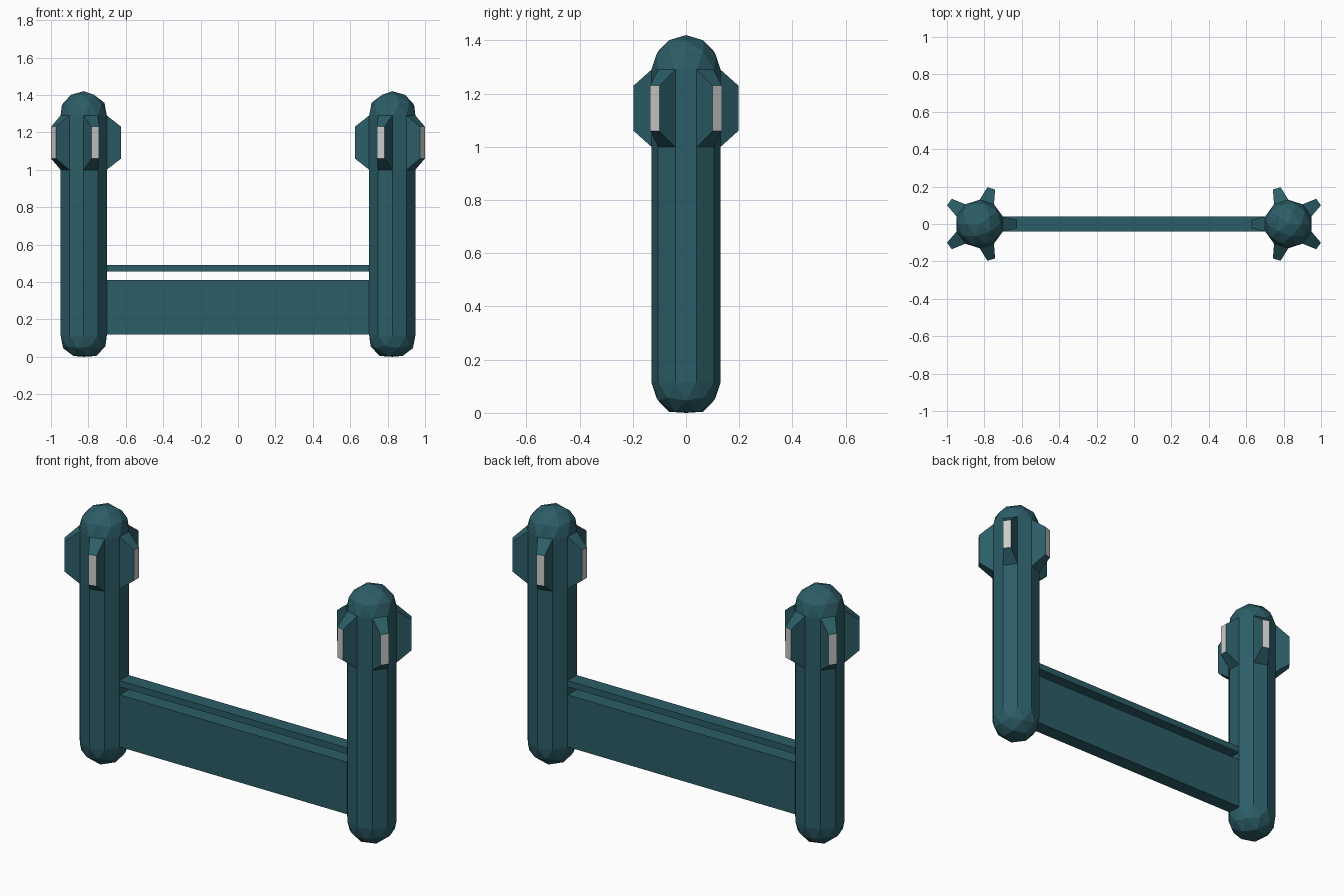
import bpy, bmesh
from math import radians, cos, pi
from mathutils import Matrix, Vector

if "Cube" in bpy.data.objects:
    bpy.data.objects.remove(bpy.data.objects["Cube"])

R = 0.13                     # post radius
POST_X = 0.825
Z_LOW, Z_HIGH = 0.115, 1.29  # where the straight shaft starts and ends
FLAT = R * cos(pi / 10)      # distance to a flat of the ten-sided shaft


def material(name, rgb):
    m = bpy.data.materials.new(name)
    m.diffuse_color = (*rgb, 1)
    m.use_nodes = True
    m.node_tree.nodes["Principled BSDF"].inputs["Base Color"].default_value = m.diffuse_color
    return m


teal = material("dark_teal", (0.025, 0.11, 0.135))
pale = material("pale_grey", (0.7, 0.68, 0.68))


def finish(bm, name, mats):
    bmesh.ops.recalc_face_normals(bm, faces=bm.faces)
    me = bpy.data.meshes.new(name)
    bm.to_mesh(me)
    bm.free()
    for m in mats:
        me.materials.append(m)
    ob = bpy.data.objects.new(name, me)
    bpy.context.collection.objects.link(ob)
    return ob


def post(name, side):
    # Faceted sphere cut at its ten-sided equator and stretched into a capsule
    bm = bmesh.new()
    bmesh.ops.create_icosphere(bm, subdivisions=2, radius=R)
    upper = [f for f in bm.faces if f.calc_center_median().z > 0]
    bmesh.ops.split(bm, geom=upper)
    top = {v for f in bm.faces if f.calc_center_median().z > 0 for v in f.verts}
    for v in bm.verts:
        v.co.z = v.co.z + Z_HIGH if v in top else max(0, v.co.z + Z_LOW)
    bmesh.ops.bridge_loops(bm, edges=[e for e in bm.edges if e.is_boundary])
    bmesh.ops.transform(bm, verts=bm.verts, matrix=Matrix.Translation(
        (side * POST_X, 0, 0)) @ Matrix.Diagonal((side, 1, 1, 1)))
    finish(bm, name, [teal])


def lamp_knob(name, side, angle):
    # Tapered block on one flat of the post, with a pale outer face
    bm = bmesh.new()

    def ring(r, w, z0, z1):
        return [bm.verts.new((r, y, z)) for y, z in
                ((-w, z0), (w, z0), (w, z1), (-w, z1))]
    base = ring(FLAT, 0.04, 1.0, Z_HIGH)
    tip = ring(0.2, 0.0216, 1.06, 1.23)
    bm.faces.new(base[::-1])
    for i in range(4):
        j = (i + 1) % 4
        bm.faces.new((base[i], base[j], tip[j], tip[i]))
    bm.faces.new(tip).material_index = 1
    bmesh.ops.transform(bm, verts=bm.verts, matrix=Matrix.Translation(
        (side * POST_X, 0, 0)) @ Matrix.Rotation(angle, 4, 'Z'))
    finish(bm, name, [teal, pale])


def rail(name, z0, z1):
    bm = bmesh.new()
    bmesh.ops.create_cube(bm, size=1)
    length = 2 * (POST_X - FLAT)
    bmesh.ops.scale(bm, verts=bm.verts, vec=Vector((length, 0.08, z1 - z0)))
    bmesh.ops.translate(bm, verts=bm.verts, vec=Vector((0, 0, (z0 + z1) / 2)))
    finish(bm, name, [teal])


# Two posts, each with five knobs; the first knob points inward
for label, side in (("left", -1), ("right", 1)):
    post(f"{label}_post", side)
    for k in range(5):
        start = 0 if side < 0 else pi
        lamp_knob(f"{label}_knob_{k + 1}", side, start + radians(72 * k))

# Board and thin bar between the posts
rail("lower_board", 0.12, 0.41)
rail("upper_bar", 0.455, 0.49)
